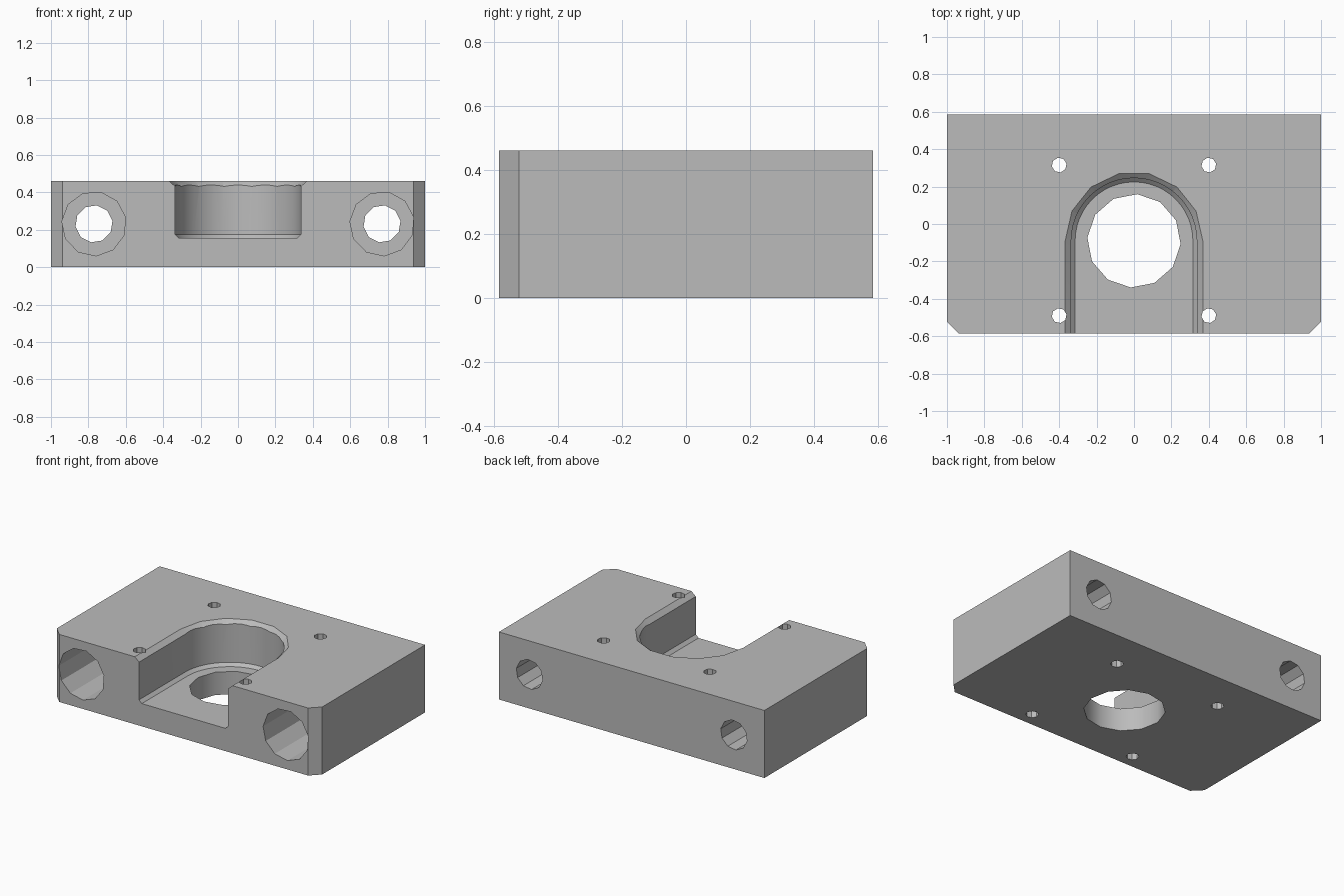
import bpy, bmesh
from math import radians, sin, cos, pi
from mathutils import Vector

if "Cube" in bpy.data.objects:
    bpy.data.objects.remove(bpy.data.objects["Cube"])

W, D, H = 1.0, 0.585, 0.46          # half width, half depth, height
CENTRE_Y = -0.09                    # axis of bore and pocket

grey = bpy.data.materials.new("machined_grey")
grey.use_nodes = True
colour = (0.5, 0.5, 0.5, 1)
grey.diffuse_color = colour
grey.node_tree.nodes["Principled BSDF"].inputs["Base Color"].default_value = colour


def loft(name, rings):
    """Solid through matching closed rings, capped at both ends."""
    bm = bmesh.new()
    loops = [[bm.verts.new(p) for p in ring] for ring in rings]
    n = len(loops[0])
    for a, b in zip(loops, loops[1:]):
        for i in range(n):
            j = (i + 1) % n
            bm.faces.new((a[i], a[j], b[j], b[i]))
    bm.faces.new(loops[0])
    bm.faces.new(loops[-1])
    bmesh.ops.recalc_face_normals(bm, faces=bm.faces)
    mesh = bpy.data.meshes.new(name)
    bm.to_mesh(mesh)
    bm.free()
    obj = bpy.data.objects.new(name, mesh)
    bpy.context.collection.objects.link(obj)
    mesh.materials.append(grey)
    return obj


def drill(name, start, end, radius, sides, turn=0):
    """Polygonal rod between two points along y or z."""
    start, end = Vector(start), Vector(end)
    upright = abs(end.z - start.z) > abs(end.y - start.y)
    rings = []
    for c in (start, end):
        ring = []
        for i in range(sides):
            a = radians(turn) + 2 * pi * i / sides
            u, v = radius * cos(a), radius * sin(a)
            ring.append(c + (Vector((u, v, 0)) if upright else Vector((u, 0, v))))
        rings.append(ring)
    return loft(name, rings)


def u_ring(r, z, segs):
    """U outline open past the front edge."""
    arc = [(r * cos(pi * i / segs), CENTRE_Y + r * sin(pi * i / segs), z)
           for i in range(segs + 1)]
    return [(r, -D - 0.1, z)] + arc + [(-r, -D - 0.1, z)]


def cut(body, cutter):
    mod = body.modifiers.new(cutter.name, "BOOLEAN")
    mod.operation = "DIFFERENCE"
    mod.solver = "EXACT"
    mod.object = cutter
    cutter.hide_render = True
    bpy.context.view_layer.objects.active = body
    bpy.ops.object.modifier_apply(modifier=mod.name)
    bpy.data.objects.remove(cutter)


# Block with two chamfered front corners
c = 0.063
outline = [(W, D), (-W, D), (-W, -D + c), (-W + c, -D), (W - c, -D), (W, -D + c)]
block = loft("mounting_block", [[(x, y, z) for x, y in outline] for z in (0, H)])

# U pocket with small floor chamfer, then the top edge chamfer
cut(block, loft("pocket", [u_ring(r, z, 24) for r, z in
                           ((0.315, 0.155), (0.336, 0.175), (0.336, H + 0.1))]))
cut(block, loft("pocket_chamfer", [u_ring(r, z, 7) for r, z in
                                   ((0.336, 0.432), (0.368, H), (0.368, H + 0.1))]))

# Main bore through the floor
cut(block, drill("bore", (0, CENTRE_Y, -0.1), (0, CENTRE_Y, 0.3), 0.25, 12, -4))

for side in (-1, 1):
    # Long bolt hole with front counterbore
    x, z = side * 0.77, 0.232
    cut(block, drill("bolt_hole", (x, -D - 0.1, z), (x, D + 0.1, z), 0.1, 10, 9))
    cut(block, drill("counterbore", (x, -D - 0.1, z), (x, 0, z), 0.172, 11, 12))
    # Small upright screw holes
    for y in (0.315, -0.49):
        cut(block, drill("screw_hole", (side * 0.4, y, -0.1), (side * 0.4, y, H + 0.1),
                         0.04, 8, 10))

bpy.ops.object.select_all(action="DESELECT")
block.select_set(True)
bpy.context.view_layer.objects.active = block
bpy.ops.object.shade_smooth_by_angle(angle=radians(31))
